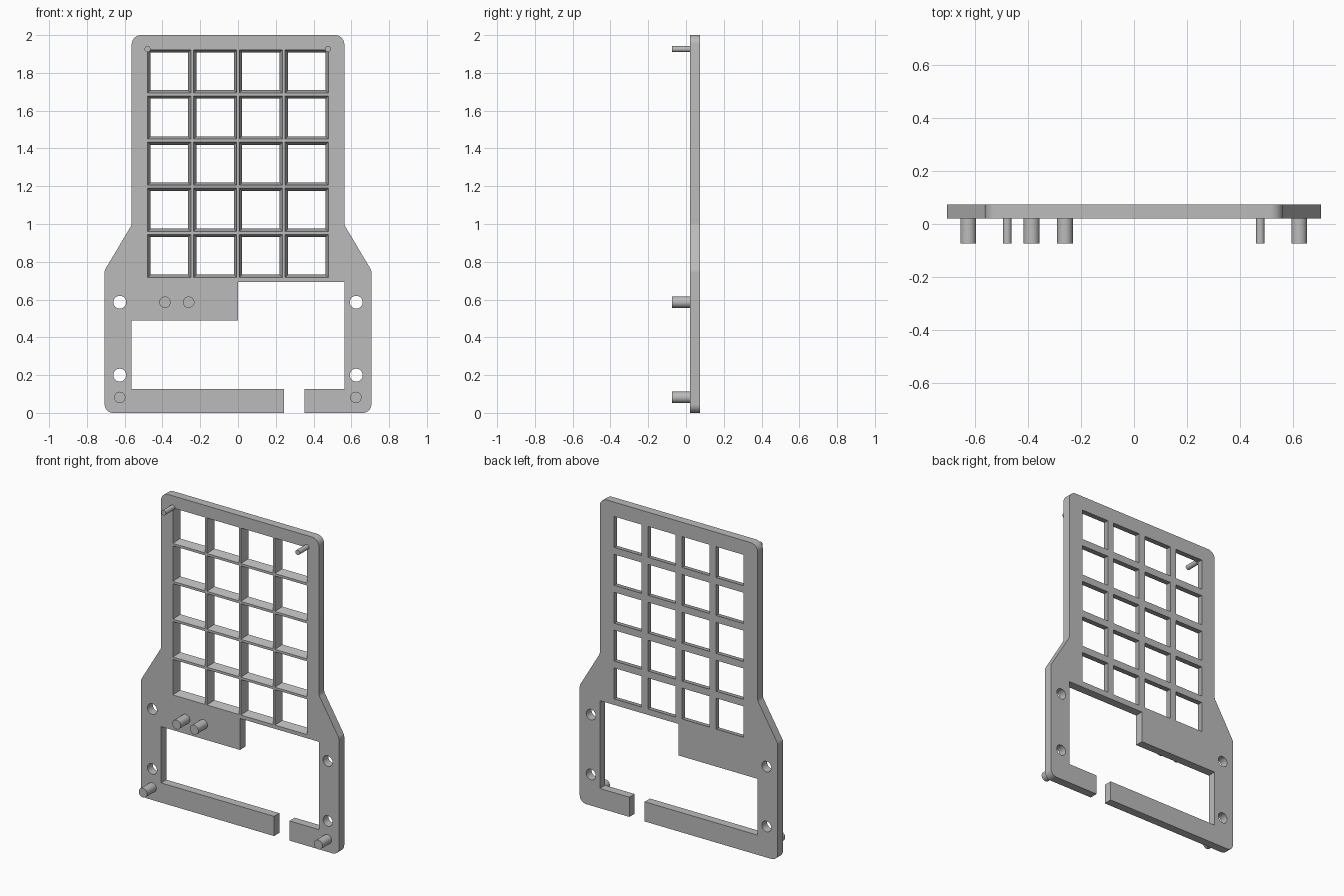
import bpy, bmesh, math
from mathutils import Vector

if "Cube" in bpy.data.objects:
    bpy.data.objects.remove(bpy.data.objects["Cube"])

FRONT, BACK, PIN_TIP = 0.02, 0.074, -0.074

gray = bpy.data.materials.new("plain gray")
gray.diffuse_color = (0.5, 0.5, 0.5, 1)
gray.use_nodes = True
gray.node_tree.nodes["Principled BSDF"].inputs["Base Color"].default_value = gray.diffuse_color


def finish(bm, name):
    bmesh.ops.recalc_face_normals(bm, faces=bm.faces)
    me = bpy.data.meshes.new(name)
    bm.to_mesh(me)
    bm.free()
    me.materials.append(gray)
    ob = bpy.data.objects.new(name, me)
    bpy.context.collection.objects.link(ob)
    return ob


def loft(bm, pts_a, ya, pts_b, yb):
    """Closed solid between two matching x-z outlines."""
    a = [bm.verts.new((x, ya, z)) for x, z in pts_a]
    b = [bm.verts.new((x, yb, z)) for x, z in pts_b]
    bm.faces.new(a)
    bm.faces.new(b[::-1])
    n = len(a)
    for i in range(n):
        bm.faces.new((a[i], b[i], b[(i + 1) % n], a[(i + 1) % n]))


def circle(cx, cz, r, n=32):
    return [(cx + r * math.cos(2 * math.pi * i / n),
             cz + r * math.sin(2 * math.pi * i / n)) for i in range(n)]


def rect(cx, cz, w, h):
    return [(cx - w / 2, cz - h / 2), (cx + w / 2, cz - h / 2),
            (cx + w / 2, cz + h / 2), (cx - w / 2, cz + h / 2)]


def rounded(pts):
    """Round the corners of (x, z, radius) points."""
    out = []
    for i, (x, z, r) in enumerate(pts):
        p = Vector((x, z))
        if r == 0:
            out.append((x, z))
            continue
        u = (Vector(pts[i - 1][:2]) - p).normalized()
        v = (Vector(pts[(i + 1) % len(pts)][:2]) - p).normalized()
        half = u.angle(v) / 2
        c = p + (u + v).normalized() * (r / math.sin(half))
        t = r / math.tan(half)
        s, e = p + u * t - c, p + v * t - c
        for k in range(9):
            f = k / 8
            ang = s.angle(e)
            d = (s * math.sin((1 - f) * ang) + e * math.sin(f * ang)) / math.sin(ang)
            out.append((c.x + d.x, c.y + d.y))
    return out


def smooth(ob):
    bpy.ops.object.select_all(action='DESELECT')
    ob.select_set(True)
    bpy.context.view_layer.objects.active = ob
    bpy.ops.object.shade_smooth_by_angle(angle=math.radians(25))


# Plate outline, running through the bottom gap and around the stepped opening
outline = rounded([
    (0.243, 0, 0), (-0.706, 0, 0.045), (-0.706, 0.755, 0.04), (-0.563, 0.995, 0.04),
    (-0.563, 2, 0.05), (0.563, 2, 0.05), (0.563, 0.995, 0.04), (0.706, 0.755, 0.04),
    (0.706, 0, 0.045), (0.352, 0, 0), (0.352, 0.127, 0), (0.563, 0.127, 0),
    (0.563, 0.693, 0), (0, 0.693, 0), (0, 0.49, 0), (-0.563, 0.49, 0),
    (-0.563, 0.127, 0), (0.243, 0.127, 0)])
bm = bmesh.new()
loft(bm, outline, FRONT, outline, BACK)
plate = finish(bm, "key_plate")

# Cutters: tapered key windows and round screw holes
bm = bmesh.new()
over = 0.004
wide, narrow = 0.2285, 0.199
grow = (wide - narrow) / (BACK - FRONT) * over
for col in range(4):
    for row in range(5):
        cx, cz = (col - 1.5) * 0.2425, 0.831 + row * 0.2442
        loft(bm, rect(cx, cz, wide + grow, wide + grow), FRONT - over,
             rect(cx, cz, narrow - grow, narrow - grow), BACK + over)
for x in (-0.626, 0.626):
    for z in (0.586, 0.2):
        hole = circle(x, z, 0.034)
        loft(bm, hole, FRONT - 0.02, hole, BACK + 0.02)
cutter = finish(bm, "window_cutter")
cutter.hide_render = True

mod = plate.modifiers.new("windows", 'BOOLEAN')
mod.operation = 'DIFFERENCE'
mod.solver = 'EXACT'
mod.object = cutter
bpy.context.view_layer.objects.active = plate
bpy.ops.object.modifier_apply(modifier=mod.name)
bpy.data.objects.remove(cutter)
smooth(plate)

# Locating pins on the front
for name, x, z, r in (("top_pin_left", -0.479, 1.926, 0.016),
                      ("top_pin_right", 0.477, 1.926, 0.016),
                      ("middle_pin_outer", -0.387, 0.586, 0.03),
                      ("middle_pin_inner", -0.261, 0.586, 0.03),
                      ("bottom_pin_left", -0.626, 0.082, 0.03),
                      ("bottom_pin_right", 0.624, 0.082, 0.03)):
    bm = bmesh.new()
    ring = circle(x, z, r)
    loft(bm, ring, PIN_TIP, ring, FRONT)
    smooth(finish(bm, name))
